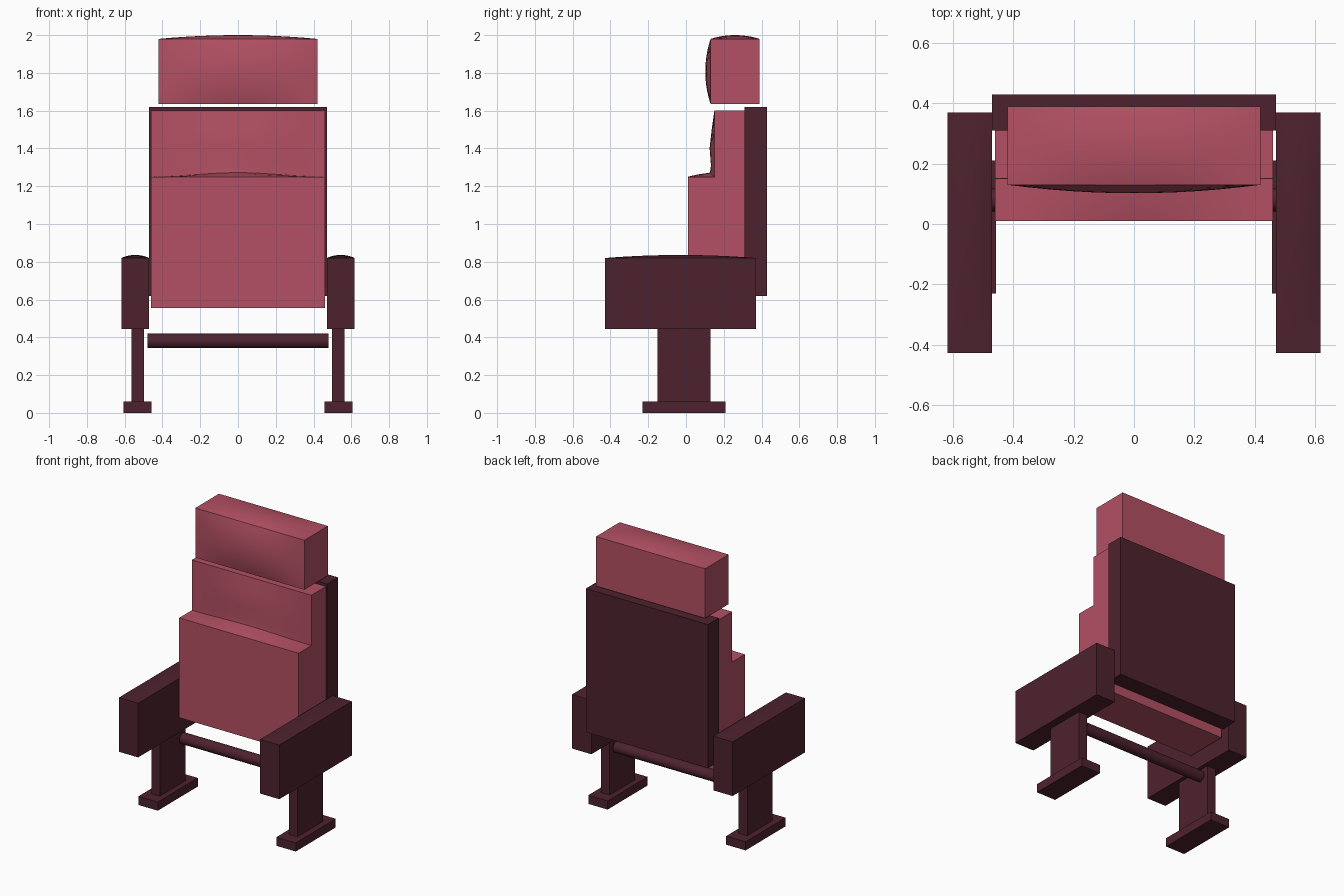
import bpy, bmesh, math

if "Cube" in bpy.data.objects:
    bpy.data.objects.remove(bpy.data.objects["Cube"])


def material(name, rgb):
    m = bpy.data.materials.new(name)
    m.diffuse_color = (*rgb, 1.0)
    m.use_nodes = True
    m.node_tree.nodes["Principled BSDF"].inputs["Base Color"].default_value = m.diffuse_color
    return m


ROSE = material("rose fabric", (0.45, 0.08, 0.125))
MAROON = material("dark maroon", (0.075, 0.016, 0.027))


def finish(name, bm, mat):
    bmesh.ops.recalc_face_normals(bm, faces=bm.faces)
    me = bpy.data.meshes.new(name)
    bm.to_mesh(me)
    bm.free()
    me.materials.append(mat)
    ob = bpy.data.objects.new(name, me)
    bpy.context.collection.objects.link(ob)
    bpy.ops.object.select_all(action='DESELECT')
    ob.select_set(True)
    bpy.context.view_layer.objects.active = ob
    bpy.ops.object.shade_smooth_by_angle(angle=math.radians(30))
    return ob


def box(name, xs, ys, zs, mat, top=0.0, front=0.0):
    """Box from ranges; top and front faces can be puffed out by an amount."""
    bm = bmesh.new()
    bmesh.ops.create_cube(bm, size=2)
    if top or front:
        bmesh.ops.subdivide_edges(bm, edges=bm.edges[:], cuts=11, use_grid_fill=True)
    for v in bm.verts:
        u = v.co.copy()
        for i, (a, b) in enumerate((xs, ys, zs)):
            v.co[i] = (a + b) / 2 + u[i] * (b - a) / 2
        if u.z > 0.999:
            v.co.z += top * (1 - u.x ** 2) * (1 - u.y ** 2)
        if u.y < -0.999:
            v.co.y -= front * (1 - u.x ** 2) * (1 - u.z ** 2)
    return finish(name, bm, mat)


# headrest and rear shell
box("headrest", (-0.42, 0.42), (0.13, 0.39), (1.635, 1.98), ROSE, top=0.02, front=0.028)
box("back_shell", (-0.47, 0.47), (0.31, 0.43), (0.62, 1.62), MAROON)

# stepped cushion: folded seat below, padded backrest above, fuller in the middle
edge = [(.31, .555), (.01, .555), (.01, 1.25), (.06, 1.25), (.11, 1.25), (.15, 1.25),
        (.15, 1.31), (.15, 1.40), (.15, 1.50), (.15, 1.60), (.31, 1.60)]
mid = [(.31, .555), (.01, .555), (.01, 1.25), (.06, 1.262), (.10, 1.268), (.127, 1.272),
       (.132, 1.31), (.125, 1.40), (.136, 1.50), (.15, 1.60), (.31, 1.60)]
bm = bmesh.new()
rings = []
for i in range(25):
    t = -1 + i / 12
    k = 0.5 + 0.5 * math.cos(math.pi * t)
    rings.append([bm.verts.new((0.46 * t, e[0] + (m[0] - e[0]) * k, e[1] + (m[1] - e[1]) * k))
                  for e, m in zip(edge, mid)])
n = len(edge)
for a, b in zip(rings, rings[1:]):
    for j in range(n):
        bm.faces.new((a[j], a[(j + 1) % n], b[(j + 1) % n], b[j]))
bm.faces.new(rings[0])
bm.faces.new(rings[-1])
finish("seat_and_back_cushion", bm, ROSE)

# armrests, legs and feet on both sides
for s, side in ((-1, "left"), (1, "right")):
    def span(a, b):
        return tuple(sorted((s * a, s * b)))
    box(side + "_armrest", span(0.47, 0.618), (-0.428, 0.37), (0.443, 0.82), MAROON, top=0.016)
    box(side + "_leg", span(0.497, 0.563), (-0.15, 0.13), (0.055, 0.445), MAROON)
    box(side + "_foot", span(0.457, 0.606), (-0.23, 0.21), (0.0, 0.06), MAROON)

# cross rod between the legs
bm = bmesh.new()
bmesh.ops.create_cone(bm, cap_ends=True, segments=24, radius1=0.038, radius2=0.038, depth=0.96)
for v in bm.verts:
    x, y, z = v.co
    v.co = (z, y + 0.08, x + 0.381)
finish("cross_rod", bm, MAROON)
